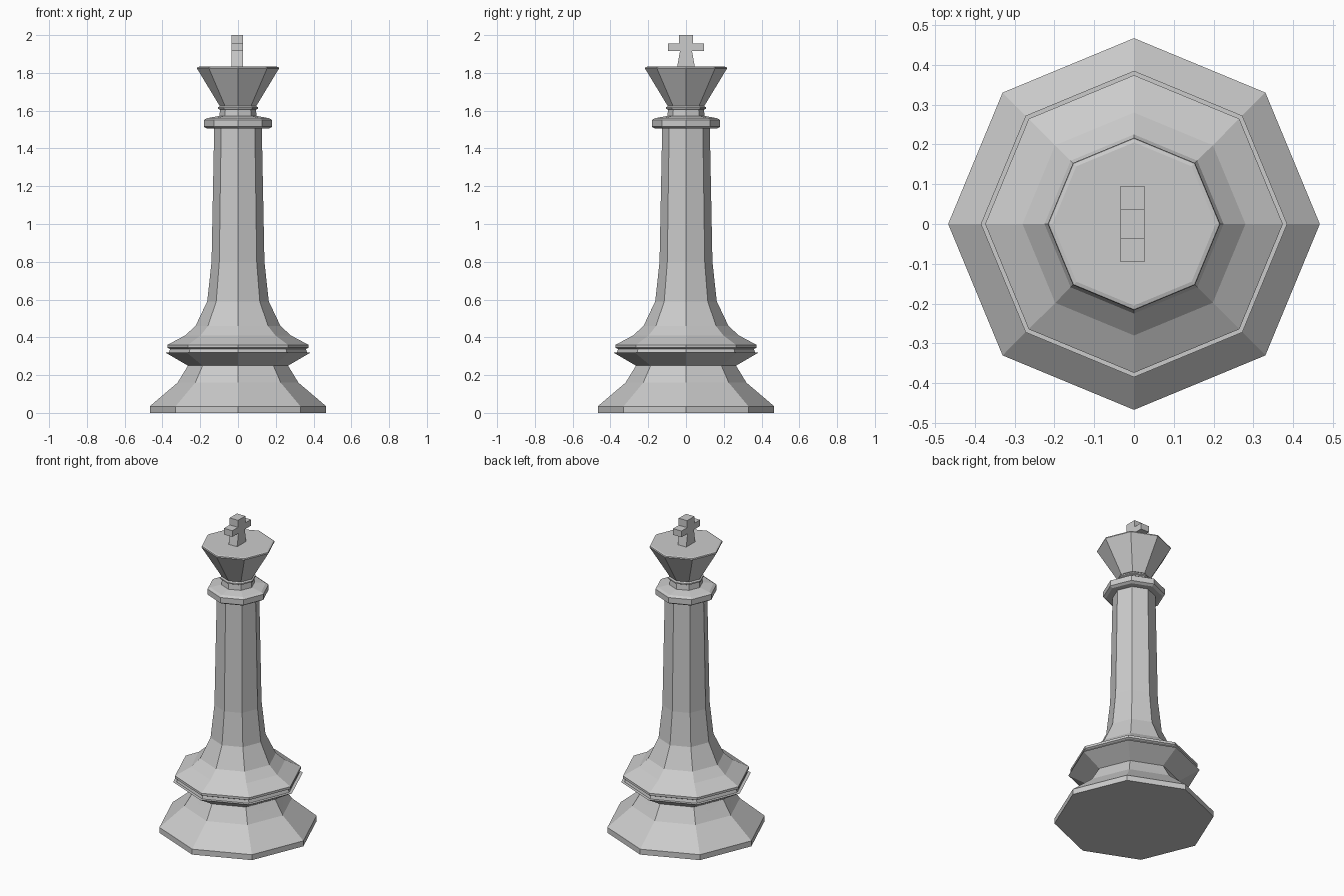
import bpy, bmesh
from math import cos, sin, pi

if "Cube" in bpy.data.objects:
    bpy.data.objects.remove(bpy.data.objects["Cube"])

SIDES = 8


def ring(bm, r, z, turn=0.0):
    return [bm.verts.new((r * cos(2 * pi * (i + turn) / SIDES),
                          r * sin(2 * pi * (i + turn) / SIDES), z)) for i in range(SIDES)]


def band(bm, low, high):
    for i in range(SIDES):
        j = (i + 1) % SIDES
        bm.faces.new((low[i], low[j], high[j], high[i]))


def finish(bm, name):
    bmesh.ops.recalc_face_normals(bm, faces=bm.faces[:])
    mesh = bpy.data.meshes.new(name)
    bm.to_mesh(mesh)
    bm.free()
    obj = bpy.data.objects.new(name, mesh)
    bpy.context.collection.objects.link(obj)
    return obj


def turned(name, profile):
    bm = bmesh.new()
    rings = [ring(bm, r, z) for r, z in profile]
    for low, high in zip(rings, rings[1:]):
        band(bm, low, high)
    bm.faces.new(rings[0][::-1])
    bm.faces.new(rings[-1])
    return finish(bm, name)


# Foot: flared base and bowl meeting in a faceted zigzag waist
bm = bmesh.new()
bottom = ring(bm, 0.467, 0.0)
rim = ring(bm, 0.467, 0.035)
low = ring(bm, 0.32, 0.16)
mid = ring(bm, 0.27, 0.205, 0.5)
high = ring(bm, 0.265, 0.25)
bowl = ring(bm, 0.385, 0.32)
band(bm, bottom, rim)
band(bm, rim, low)
for i in range(SIDES):
    j = (i + 1) % SIDES
    bm.faces.new((low[i], low[j], mid[i]))
    bm.faces.new((low[i], mid[i], high[i]))
    bm.faces.new((low[j], high[j], mid[i]))
    bm.faces.new((mid[i], high[j], high[i]))
band(bm, high, bowl)
bm.faces.new(bottom[::-1])
bm.faces.new(bowl)
finish(bm, "foot")

# Flared skirt and tapering column
turned("column", [(0.365, 0.32), (0.36, 0.338), (0.374, 0.345), (0.374, 0.36),
                  (0.28, 0.41), (0.225, 0.46), (0.163, 0.59), (0.14, 0.80),
                  (0.126, 1.51)])

# Collar, neck and flaring head
turned("collar", [(0.165, 1.505), (0.181, 1.515), (0.181, 1.55), (0.165, 1.56), (0.1, 1.572)])
turned("neck", [(0.1, 1.56), (0.095, 1.605), (0.105, 1.61), (0.105, 1.618), (0.095, 1.625)])
turned("head", [(0.097, 1.625), (0.217, 1.823), (0.215, 1.83), (0.205, 1.833)])

# Cross finial, half outline mirrored and given thickness along x
half = [(0.048, 1.825), (0.032, 1.915), (0.095, 1.915), (0.095, 1.955),
        (0.037, 1.955), (0.037, 2.0)]
outline = half + [(-y, z) for y, z in reversed(half)]
bm = bmesh.new()
face = bm.faces.new([bm.verts.new((-0.034, y, z)) for y, z in outline])
ext = bmesh.ops.extrude_face_region(bm, geom=[face])
moved = [v for v in ext["geom"] if isinstance(v, bmesh.types.BMVert)]
bmesh.ops.translate(bm, verts=moved, vec=(0.06, 0, 0))
finish(bm, "cross")
